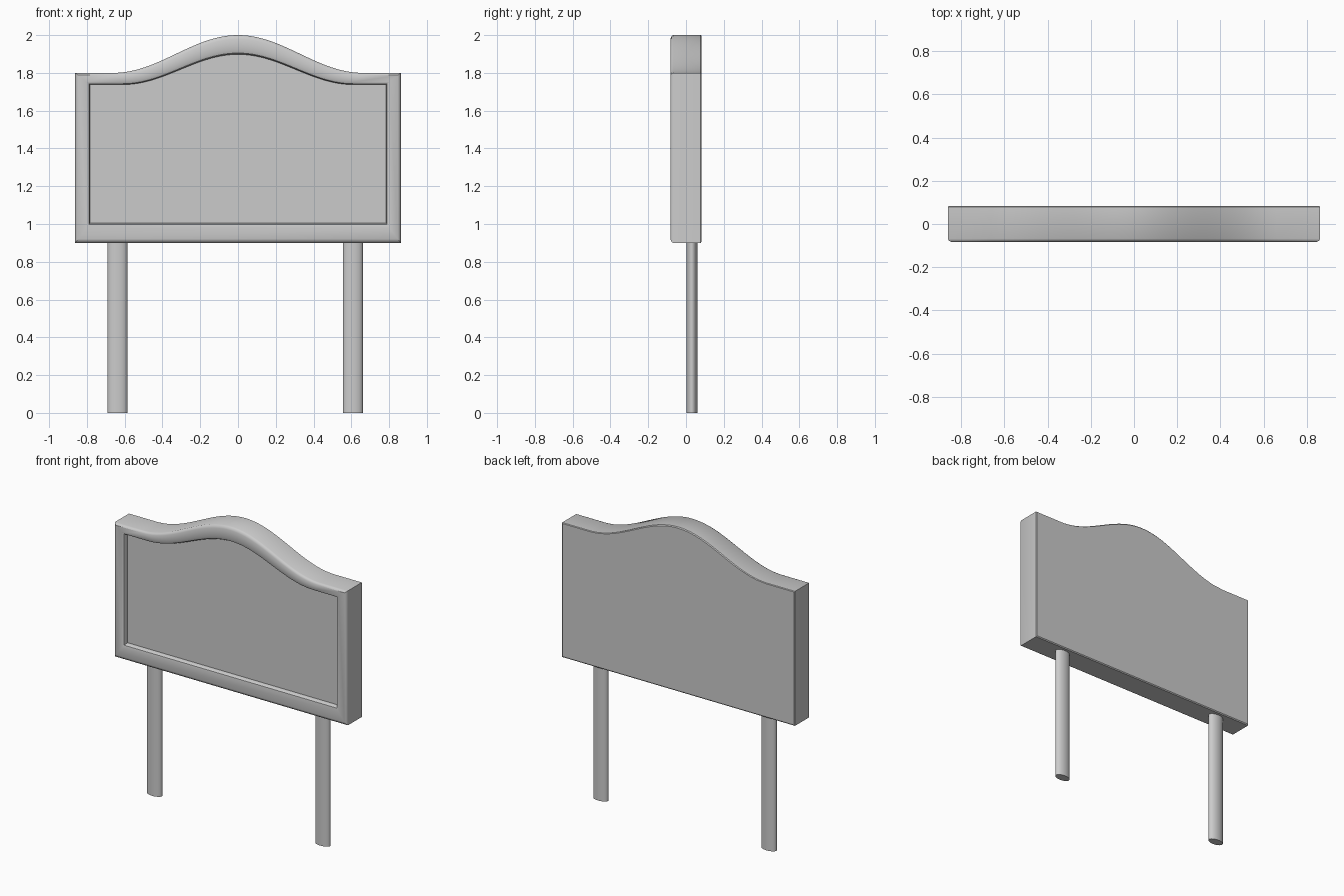
import bpy, bmesh
from math import cos, pi

if "Cube" in bpy.data.objects:
    bpy.data.objects.remove(bpy.data.objects["Cube"])

# Arched outlines: half width, bottom, shoulder height, arch rise, arch half width
OUTER = (0.862, 0.90, 1.80, 0.20, 0.66)
INNER = (0.783, 1.005, 1.738, 0.16, 0.61)
STEPS = 48


def outline(t):
    """Closed (x, z) outline blended from the outer edge (0) to the panel edge (1)."""
    hw, zb, zs, rise, aw = [a + (b - a) * t for a, b in zip(OUTER, INNER)]
    pts = [(-hw, zb), (hw, zb), (hw, zs)]
    for i in range(STEPS + 1):
        x = aw * (1 - 2 * i / STEPS)
        pts.append((x, zs + rise * (0.5 + 0.5 * cos(pi * x / aw))))
    pts.append((-hw, zs))
    return pts


def finish(obj):
    bpy.ops.object.select_all(action='DESELECT')
    obj.select_set(True)
    bpy.context.view_layer.objects.active = obj
    bpy.ops.object.shade_smooth_by_angle(angle=0.6)


def make_headboard():
    # Section from the back edge, over the rounded frame, down to the recessed panel
    section = [(0.06, 0.083), (0.0, 0.078), (0.0, -0.068), (0.06, -0.077),
               (0.2, -0.083), (0.76, -0.083), (0.93, -0.077), (1.0, -0.065),
               (1.0, -0.048)]
    bm = bmesh.new()
    rings = [[bm.verts.new((x, y, z)) for x, z in outline(t)] for t, y in section]
    for a, b in zip(rings, rings[1:]):
        n = len(a)
        for i in range(n):
            j = (i + 1) % n
            bm.faces.new((a[i], a[j], b[j], b[i]))
    caps = [bm.faces.new(rings[0]), bm.faces.new(rings[-1])]
    bmesh.ops.triangulate(bm, faces=caps)
    bmesh.ops.recalc_face_normals(bm, faces=bm.faces)
    mesh = bpy.data.meshes.new("headboard")
    bm.to_mesh(mesh)
    bm.free()
    obj = bpy.data.objects.new("headboard", mesh)
    bpy.context.collection.objects.link(obj)
    finish(obj)


def make_leg(name, x):
    # Oval post set towards the back of the board
    bpy.ops.mesh.primitive_cylinder_add(vertices=32, radius=1, depth=1,
                                        location=(x, 0.031, 0.455))
    leg = bpy.context.object
    leg.name = name
    leg.scale = (0.053, 0.029, 0.91)
    bpy.ops.object.transform_apply(location=False, rotation=False, scale=True)
    finish(leg)


make_headboard()
make_leg("left_leg", -0.638)
make_leg("right_leg", 0.608)
